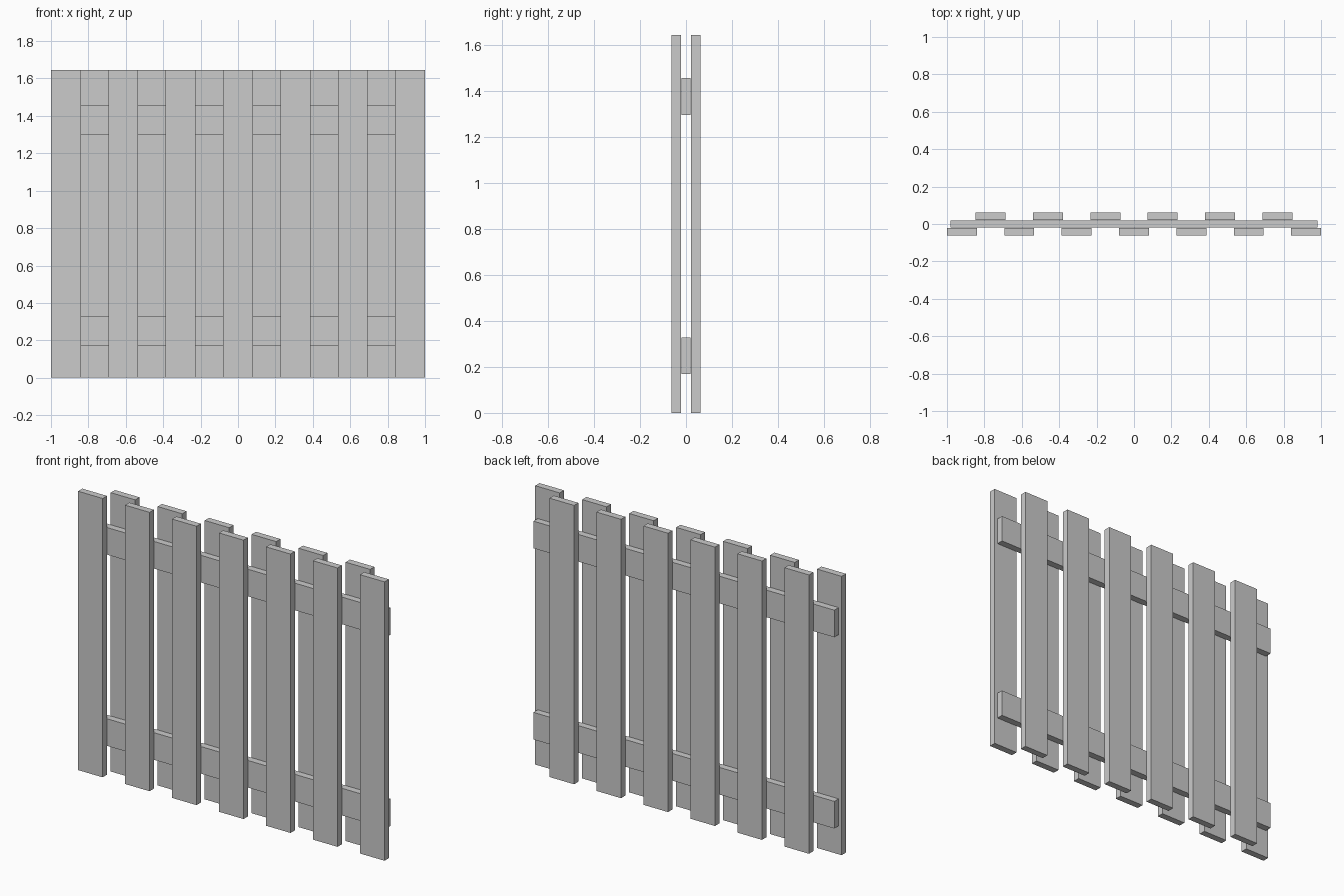
import bpy

if "Cube" in bpy.data.objects:
    bpy.data.objects.remove(bpy.data.objects["Cube"])

HEIGHT = 1.645
PITCH = 0.92 / 3  # spacing of boards on one side


def box(name, size, centre):
    bpy.ops.mesh.primitive_cube_add(size=1, location=centre)
    ob = bpy.context.object
    ob.name = name
    ob.scale = size
    bpy.ops.object.transform_apply(location=False, rotation=False, scale=True)
    return ob


def board_row(name, count, y):
    # evenly spaced upright boards, centred on x = 0
    for i in range(count):
        x = (i - (count - 1) / 2) * PITCH
        box(f"{name}_{i + 1}", (0.16, 0.04, HEIGHT), (x, y, HEIGHT / 2))


# staggered boards on both faces
board_row("front_board", 7, -0.0427)
board_row("back_board", 6, 0.0427)

# horizontal rails sandwiched between the boards
for name, z in (("lower_rail", 0.249), ("upper_rail", 1.377)):
    box(name, (1.964, 0.04, 0.16), (0, 0, z))
